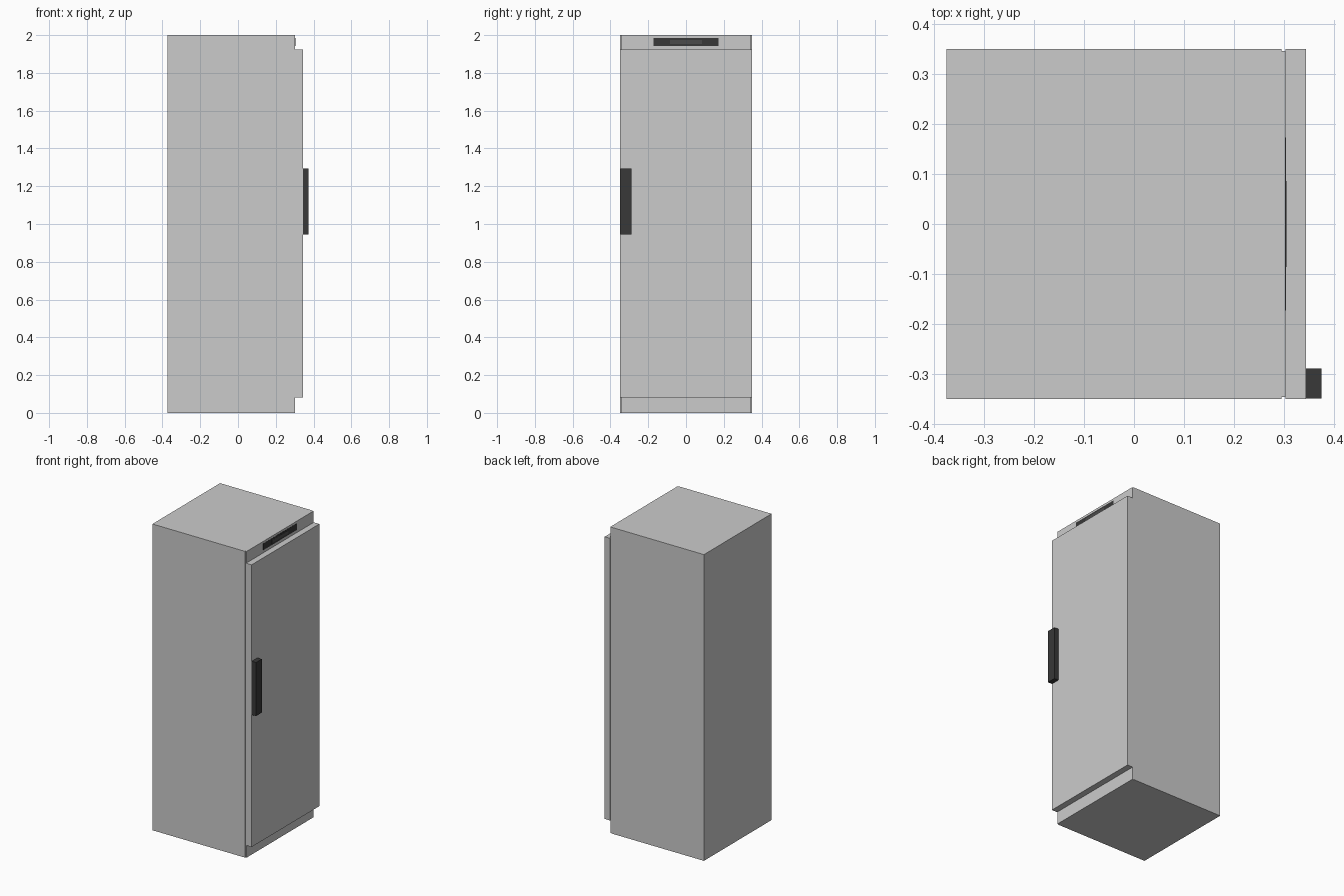
import bpy

if "Cube" in bpy.data.objects:
    bpy.data.objects.remove(bpy.data.objects["Cube"])


def material(name, shade):
    mat = bpy.data.materials.new(name)
    mat.diffuse_color = (shade, shade, shade, 1)
    mat.use_nodes = True
    mat.node_tree.nodes["Principled BSDF"].inputs["Base Color"].default_value = mat.diffuse_color
    return mat


def box(name, x, y, z, mat=None):
    """Box from (min, max) ranges on each axis."""
    bpy.ops.mesh.primitive_cube_add(
        size=1, location=[(r[0] + r[1]) / 2 for r in (x, y, z)])
    ob = bpy.context.object
    ob.name = name
    ob.scale = [r[1] - r[0] for r in (x, y, z)]
    bpy.ops.object.transform_apply(location=False, rotation=False, scale=True)
    if mat:
        ob.data.materials.append(mat)
    return ob


dark = material("dark_plastic", 0.04)
screen = material("screen_grey", 0.07)

# Cabinet shell with a slightly narrower front frame
box("cabinet", (-0.374, 0.295), (-0.349, 0.349), (0, 2))
box("front_frame", (0.295, 0.303), (-0.345, 0.345), (0, 2))

# Door sits proud of the frame, between plinth and control panel
box("door", (0.303, 0.343), (-0.349, 0.349), (0.082, 1.925))

# Handle on the opening edge
box("door_handle", (0.343, 0.374), (-0.348, -0.289), (0.945, 1.295), dark)

# Control panel with display above the door
box("control_panel", (0.300, 0.304), (-0.173, 0.173), (1.943, 1.986), dark)
box("display", (0.302, 0.305), (-0.086, 0.086), (1.954, 1.975), screen)
